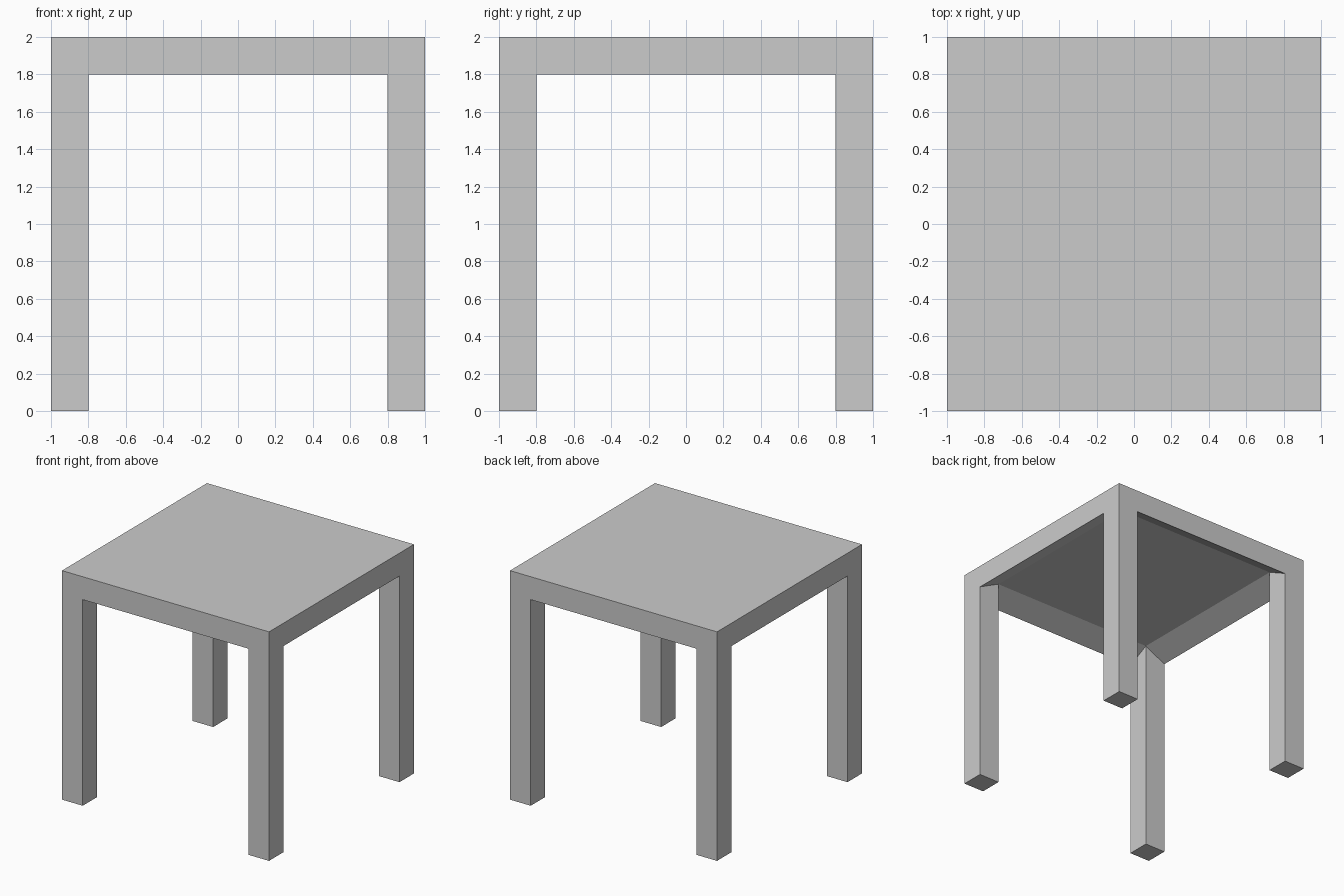
import bpy, bmesh, math

if "Cube" in bpy.data.objects:
    bpy.data.objects.remove(bpy.data.objects["Cube"])

HALF, INNER = 1.0, 0.8          # half width, inner face of the legs
RIM_Z, UNDER_Z, TOP_Z = 1.8, 1.9, 2.0

bm = bmesh.new()

# Underside: 3x3 cells, the outer ring slopes down to the rim
bmesh.ops.create_grid(bm, x_segments=3, y_segments=3, size=1)
for v in bm.verts:
    rim = max(abs(v.co.x), abs(v.co.y)) > 0.9
    for i in (0, 1):
        v.co[i] = math.copysign(HALF if abs(v.co[i]) > 0.9 else INNER, v.co[i])
    v.co.z = RIM_Z if rim else UNDER_Z

# Outer edge band and flat top
border = [e for e in bm.edges if e.is_boundary]
band = bmesh.ops.extrude_edge_only(bm, edges=border)["geom"]
for g in band:
    if isinstance(g, bmesh.types.BMVert):
        g.co.z = TOP_Z
bmesh.ops.contextual_create(
    bm, geom=[e for e in band if isinstance(e, bmesh.types.BMEdge) and e.is_boundary])

# Legs: pull the four corner cells down to the floor
corners = []
for f in bm.faces:
    c = f.calc_center_median()
    if abs(c.x) > 0.85 and abs(c.y) > 0.85 and c.z < UNDER_Z:
        corners.append(f)
for f in bmesh.ops.extrude_discrete_faces(bm, faces=corners)["faces"]:
    for v in f.verts:
        v.co.z = 0

bmesh.ops.recalc_face_normals(bm, faces=bm.faces)
mesh = bpy.data.meshes.new("table")
bm.to_mesh(mesh)
bm.free()
bpy.context.collection.objects.link(bpy.data.objects.new("table", mesh))
